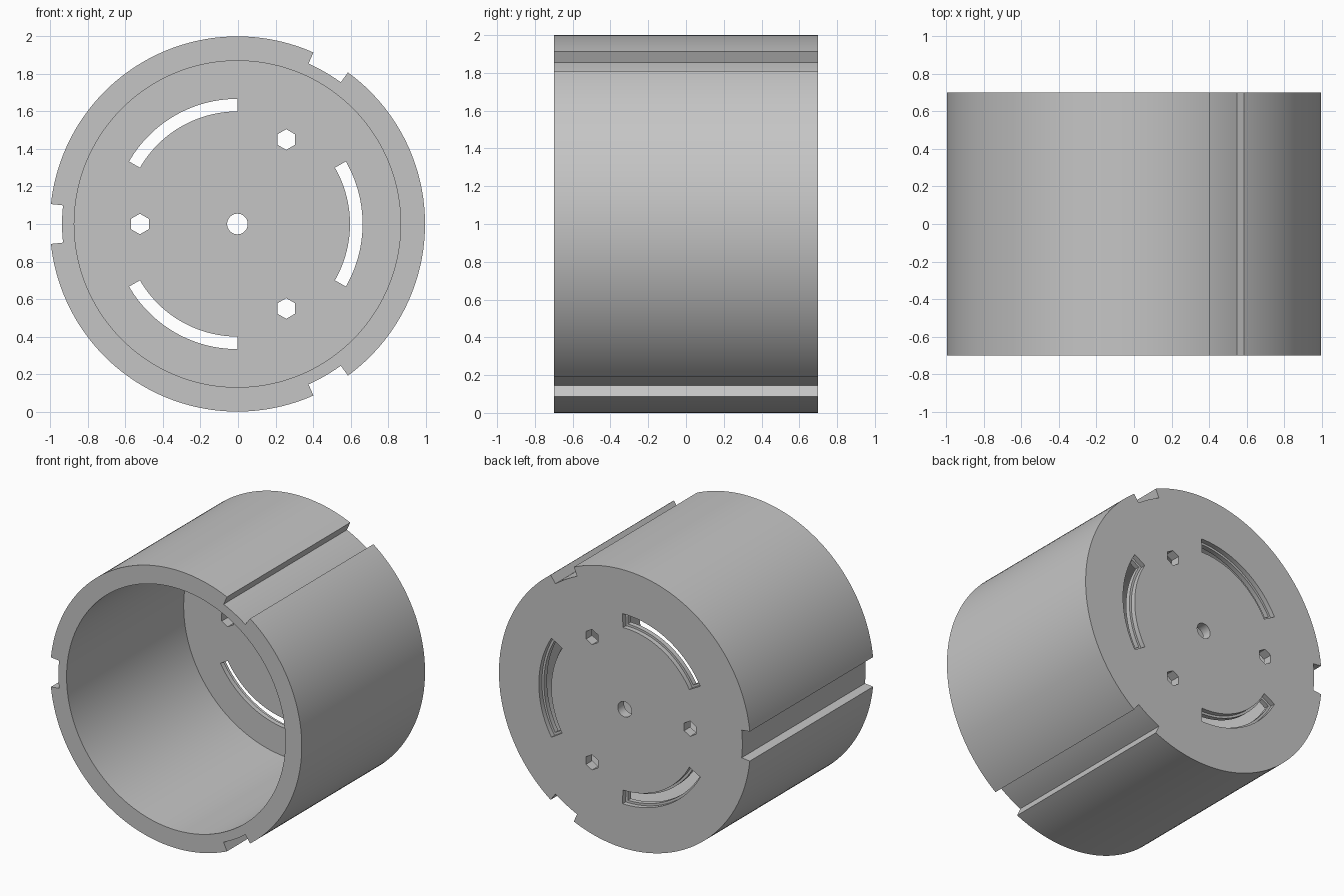
import bpy, bmesh
from math import cos, sin, radians

old = bpy.data.objects.get("Cube")
if old:
    bpy.data.objects.remove(old, do_unlink=True)

CX, CZ = -0.003, 1.0      # axis of the drum
FRONT, BACK = -0.7, 0.7
FLOOR = 0.07              # thickness of the closed back end

grey = bpy.data.materials.new("plain grey")
grey.use_nodes = True
colour = (0.56, 0.56, 0.56, 1)
grey.diffuse_color = colour
grey.node_tree.nodes["Principled BSDF"].inputs["Base Color"].default_value = colour


def arc(r, start, end, steps):
    """Points on a circle around the drum axis, angles in degrees."""
    angles = [radians(start + (end - start) * i / steps) for i in range(steps + 1)]
    return [(r * cos(a), r * sin(a)) for a in angles]


def prism(name, outline, y0, y1):
    """Extrude an x-z outline from y0 to y1."""
    bm = bmesh.new()
    face = bm.faces.new([bm.verts.new((CX + x, y0, CZ + z)) for x, z in outline])
    new = bmesh.ops.extrude_face_region(bm, geom=[face])["geom"]
    moved = [v for v in new if isinstance(v, bmesh.types.BMVert)]
    bmesh.ops.translate(bm, verts=moved, vec=(0, y1 - y0, 0))
    bmesh.ops.recalc_face_normals(bm, faces=bm.faces)
    mesh = bpy.data.meshes.new(name)
    bm.to_mesh(mesh)
    bm.free()
    mesh.materials.append(grey)
    obj = bpy.data.objects.new(name, mesh)
    bpy.context.collection.objects.link(obj)
    return obj


def slot(middle, r0, r1, half):
    """Curved slot outline between two radii."""
    return arc(r0, middle - half, middle + half, 30) + arc(r1, middle + half, middle - half, 30)


def hexagon(cx, cz, r):
    return [(cx + x, cz + z) for x, z in arc(r, 30, 330, 5)]


# Drum outline with three keyways
outline = []
for key in (60, 180, 300):
    outline += arc(0.935, key - 6.1, key + 6.1, 6)
    outline += arc(1.0, key + 6.1, key + 113.9, 54)
drum = prism("drum", outline, FRONT, BACK)

# Cavity open to the front, centre bore
inside = BACK - FLOOR
cutters = [
    prism("cavity_cutter", arc(0.87, 0, 357.5, 143), FRONT - 0.1, inside),
    prism("bore_cutter", arc(0.055, 0, 350, 35), inside - 0.1, BACK + 0.1),
]
# Stepped curved slots, and hexagonal bolt holes between them
for a in (0, 120, 240):
    cutters.append(prism("slot_cutter", slot(a, 0.6, 0.667, 30), inside - 0.1, BACK + 0.1))
    cutters.append(prism("slot_step_cutter", slot(a, 0.584, 0.683, 31.45), BACK - FLOOR / 2, BACK + 0.1))
    t = radians(a + 60)
    cutters.append(prism("hex_cutter", hexagon(0.52 * cos(t), 0.52 * sin(t), 0.055), inside - 0.1, BACK + 0.1))

bpy.ops.object.select_all(action="DESELECT")
drum.select_set(True)
bpy.context.view_layer.objects.active = drum
for cutter in cutters:
    cutter.hide_render = True
    mod = drum.modifiers.new("cut", "BOOLEAN")
    mod.operation = "DIFFERENCE"
    mod.solver = "EXACT"
    mod.object = cutter
    bpy.ops.object.modifier_apply(modifier=mod.name)
    bpy.data.objects.remove(cutter, do_unlink=True)

bpy.ops.object.shade_smooth_by_angle(angle=radians(30))
